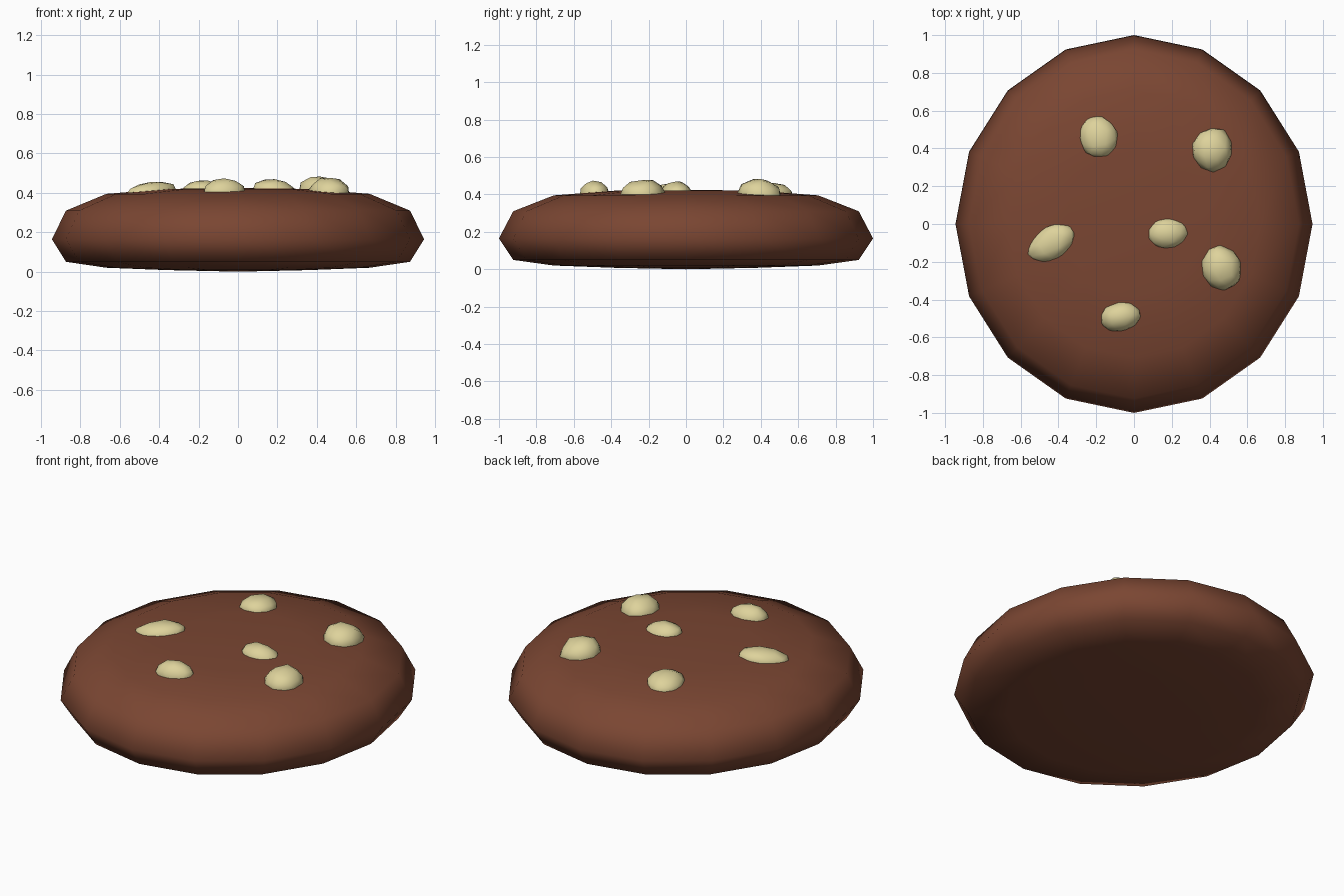
import bpy, bmesh, math, random
from mathutils import Matrix, Vector

random.seed(4)
if "Cube" in bpy.data.objects:
    bpy.data.objects.remove(bpy.data.objects["Cube"], do_unlink=True)


def material(name, color):
    mat = bpy.data.materials.new(name)
    mat.use_nodes = True
    mat.diffuse_color = (*color, 1)
    mat.node_tree.nodes["Principled BSDF"].inputs["Base Color"].default_value = (*color, 1)
    return mat


def finish(bm, name, mat):
    bmesh.ops.recalc_face_normals(bm, faces=bm.faces)
    for face in bm.faces:
        face.smooth = True
    mesh = bpy.data.meshes.new(name)
    bm.to_mesh(mesh)
    bm.free()
    mesh.materials.append(mat)
    obj = bpy.data.objects.new(name, mesh)
    bpy.context.collection.objects.link(obj)
    return obj


chocolate = material("chocolate brown", (0.195, 0.061, 0.032))
cream = material("pale nut", (0.73, 0.65, 0.33))

# Cookie: a sixteen-sided sphere with each ring moved to its flattened height
HEIGHTS = [0, 0.008, 0.02, 0.05, 0.165, 0.31, 0.395, 0.42, 0.425]
bm = bmesh.new()
bmesh.ops.create_uvsphere(bm, u_segments=16, v_segments=8, radius=1)
for v in bm.verts:
    ring = round((math.asin(max(-1, min(1, v.co.z))) / math.pi + 0.5) * 8)
    v.co = Vector((v.co.x * 0.945, v.co.y, HEIGHTS[ring]))
finish(bm, "cookie", chocolate)

# Nut chunks: x, y, top height, half length, half width, turn in degrees
NUTS = [
    (-0.19, 0.46, 0.465, 0.115, 0.105, 100),
    (0.415, 0.395, 0.485, 0.12, 0.112, 75),
    (-0.435, -0.10, 0.46, 0.145, 0.09, 33),
    (0.18, -0.05, 0.47, 0.108, 0.085, 0),
    (0.465, -0.235, 0.482, 0.122, 0.108, 110),
    (-0.07, -0.49, 0.472, 0.115, 0.08, 10),
]
for i, (x, y, top, length, width, turn) in enumerate(NUTS):
    bm = bmesh.new()
    bmesh.ops.create_icosphere(bm, subdivisions=2, radius=1)
    for v in bm.verts:
        v.co *= random.uniform(0.93, 1.05)
    center = 0.41 - 0.02 * math.hypot(x, y)
    # Lean each chunk gently outward with the domed top
    lean = Matrix.Rotation(0.1, 4, Vector((-y, x, 0)).normalized())
    place = (Matrix.Translation((x, y, center)) @ lean
             @ Matrix.Rotation(math.radians(turn), 4, "Z")
             @ Matrix.Diagonal((length, width, top - center, 1)))
    bmesh.ops.transform(bm, matrix=place, verts=bm.verts)
    finish(bm, f"nut_chunk_{i + 1}", cream)
